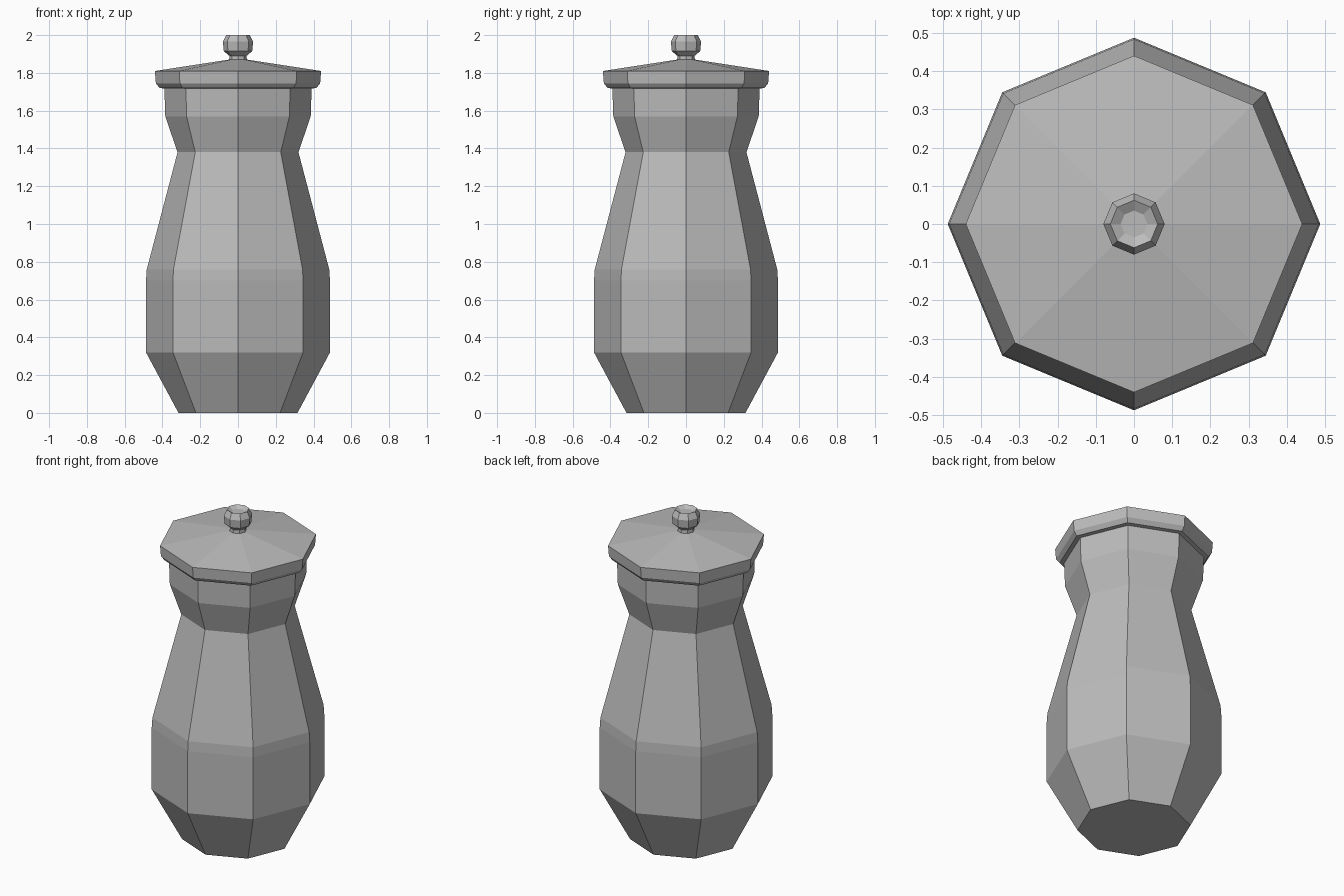
import bpy, bmesh, math

SIDES = 8

cube = bpy.data.objects.get("Cube")
if cube:
    bpy.data.objects.remove(cube, do_unlink=True)

grey = bpy.data.materials.new("plain grey")
grey.use_nodes = True
colour = (0.5, 0.5, 0.5, 1)
grey.diffuse_color = colour
grey.node_tree.nodes["Principled BSDF"].inputs["Base Color"].default_value = colour


def lathe(name, profile):
    """Flat-sided turned part: profile is (radius, height) from bottom to top."""
    bm = bmesh.new()
    rings = []
    for radius, z in profile:
        ring = []
        for i in range(SIDES):
            a = math.tau * i / SIDES
            ring.append(bm.verts.new((radius * math.cos(a), radius * math.sin(a), z)))
        rings.append(ring)
    for low, high in zip(rings, rings[1:]):
        for i in range(SIDES):
            j = (i + 1) % SIDES
            bm.faces.new((low[i], low[j], high[j], high[i]))
    bm.faces.new(rings[0][::-1])
    bm.faces.new(rings[-1])
    bmesh.ops.recalc_face_normals(bm, faces=bm.faces)
    mesh = bpy.data.meshes.new(name)
    bm.to_mesh(mesh)
    bm.free()
    mesh.materials.append(grey)
    obj = bpy.data.objects.new(name, mesh)
    bpy.context.collection.objects.link(obj)
    return obj


# Jar with tapered foot, wide belly, narrow neck and flared collar
lathe("jar_body", [(0.315, 0), (0.487, 0.32), (0.487, 0.70), (0.483, 0.76),
                   (0.32, 1.38), (0.385, 1.57), (0.39, 1.725)])

# Overhanging lid with a shallow pitched top
lathe("lid", [(0.37, 1.715), (0.415, 1.72), (0.435, 1.745), (0.44, 1.81), (0.05, 1.87)])

# Knob with a dished top
lathe("lid_knob", [(0.048, 1.86), (0.045, 1.89), (0.075, 1.915), (0.08, 1.965),
                   (0.062, 2.0), (0.035, 1.985)])
